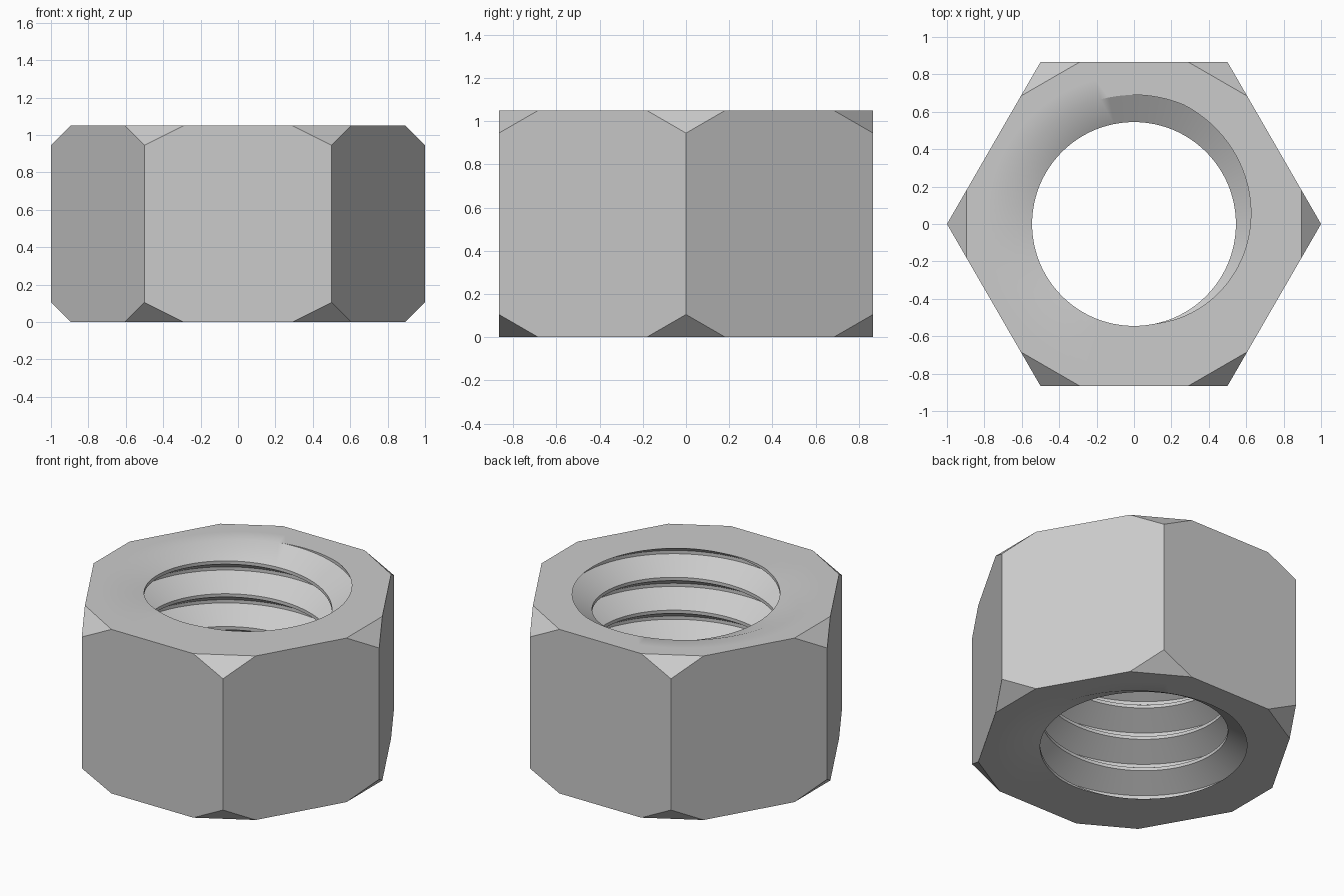
import bpy, bmesh
from math import sin, cos, radians, sqrt
from mathutils import Vector

old = bpy.data.objects.get("Cube")
if old:
    bpy.data.objects.remove(old, do_unlink=True)

HEIGHT, CHAMFER = 1.05, 0.105
CREST, ROOT = 0.545, 0.69          # thread radii
PITCH, TURNS, PHASE = 0.21, 5, 85  # helix
STEPS, RING = 96, 0.8              # columns, flat ring around the bore

steel = bpy.data.materials.new("grey steel")
steel.use_nodes = True
colour = (0.6, 0.6, 0.6, 1)
steel.diffuse_color = colour
steel.node_tree.nodes["Principled BSDF"].inputs["Base Color"].default_value = colour


def limit(inside, outside, z):
    """Trim a thread point at an end face; roots keep their full radius."""
    (r0, z0), (r1, z1) = inside, outside
    if r1 == ROOT:
        return r1, z
    return r0 + (r1 - r0) * (z - z0) / (z1 - z0), z


def thread_column(deg):
    """Radius and height pairs of the bore at one angle, bottom to top."""
    pts = []
    for k in range(-3, TURNS + 3):
        for r, frac in ((ROOT, -0.05), (ROOT, 0.05), (CREST, 0.45), (CREST, 0.55)):
            pts.append((r, PITCH * (k + frac + (deg - PHASE) / 360)))
    inside = [i for i, p in enumerate(pts) if 0 <= p[1] <= HEIGHT]
    a, b = inside[0], inside[-1]
    low = limit(pts[a], pts[a - 1], 0)
    high = limit(pts[b], pts[b + 1], HEIGHT)
    rows = [low] * a + pts[a:b + 1] + [high] * (len(pts) - b - 1)
    return [(RING, 0)] + rows + [(RING, HEIGHT)]


bm = bmesh.new()

# Threaded bore with a flat ring at both ends
columns = []
for s in range(STEPS + 1):
    deg = 360 * s / STEPS
    a = radians(deg)
    columns.append([bm.verts.new((r * cos(a), r * sin(a), z))
                    for r, z in thread_column(deg)])
for c, d in zip(columns, columns[1:]):
    for i in range(len(c) - 1):
        bm.faces.new((c[i], d[i], d[i + 1], c[i + 1]))
bmesh.ops.remove_doubles(bm, verts=bm.verts[:], dist=0.0002)
ring_edges = [e for e in bm.edges if e.is_boundary]

# Hexagonal outside with cut corners
lower, upper, caps = [], [], {0: [], HEIGHT: []}
spread = CHAMFER * sqrt(3)
for k in range(6):
    a = radians(60 * k)
    out, side = Vector((cos(a), sin(a), 0)), Vector((-sin(a), cos(a), 0))
    lower.append(bm.verts.new(out + Vector((0, 0, CHAMFER))))
    upper.append(bm.verts.new(out + Vector((0, 0, HEIGHT - CHAMFER))))
    for z in caps:
        for sign in (-1, 1):
            caps[z].append(bm.verts.new(out * (1 - CHAMFER) + side * spread * sign
                                        + Vector((0, 0, z))))
bottom, top = caps[0], caps[HEIGHT]
for k in range(6):
    n = (k + 1) % 6
    bm.faces.new((lower[k], bottom[2 * k + 1], bottom[2 * n], lower[n],
                  upper[n], top[2 * n], top[2 * k + 1], upper[k]))
    bm.faces.new((upper[k], top[2 * k + 1], top[2 * k]))
    bm.faces.new((lower[k], bottom[2 * k], bottom[2 * k + 1]))

# End faces between the ring and the outside
for z, loop in caps.items():
    edges = [e for e in ring_edges
             if e.is_valid and all(abs(v.co.z - z) < 0.001 for v in e.verts)]
    for i in range(12):
        pair = (loop[i], loop[(i + 1) % 12])
        edges.append(bm.edges.get(pair) or bm.edges.new(pair))
    bmesh.ops.triangle_fill(bm, edges=edges, use_beauty=True,
                            normal=(0, 0, 1 if z else -1))

bmesh.ops.recalc_face_normals(bm, faces=bm.faces[:])
mesh = bpy.data.meshes.new("hex_nut")
bm.to_mesh(mesh)
bm.free()
mesh.materials.append(steel)
nut = bpy.data.objects.new("hex_nut", mesh)
bpy.context.collection.objects.link(nut)

bpy.ops.object.select_all(action="DESELECT")
nut.select_set(True)
bpy.context.view_layer.objects.active = nut
bpy.ops.object.shade_smooth_by_angle(angle=radians(30))
